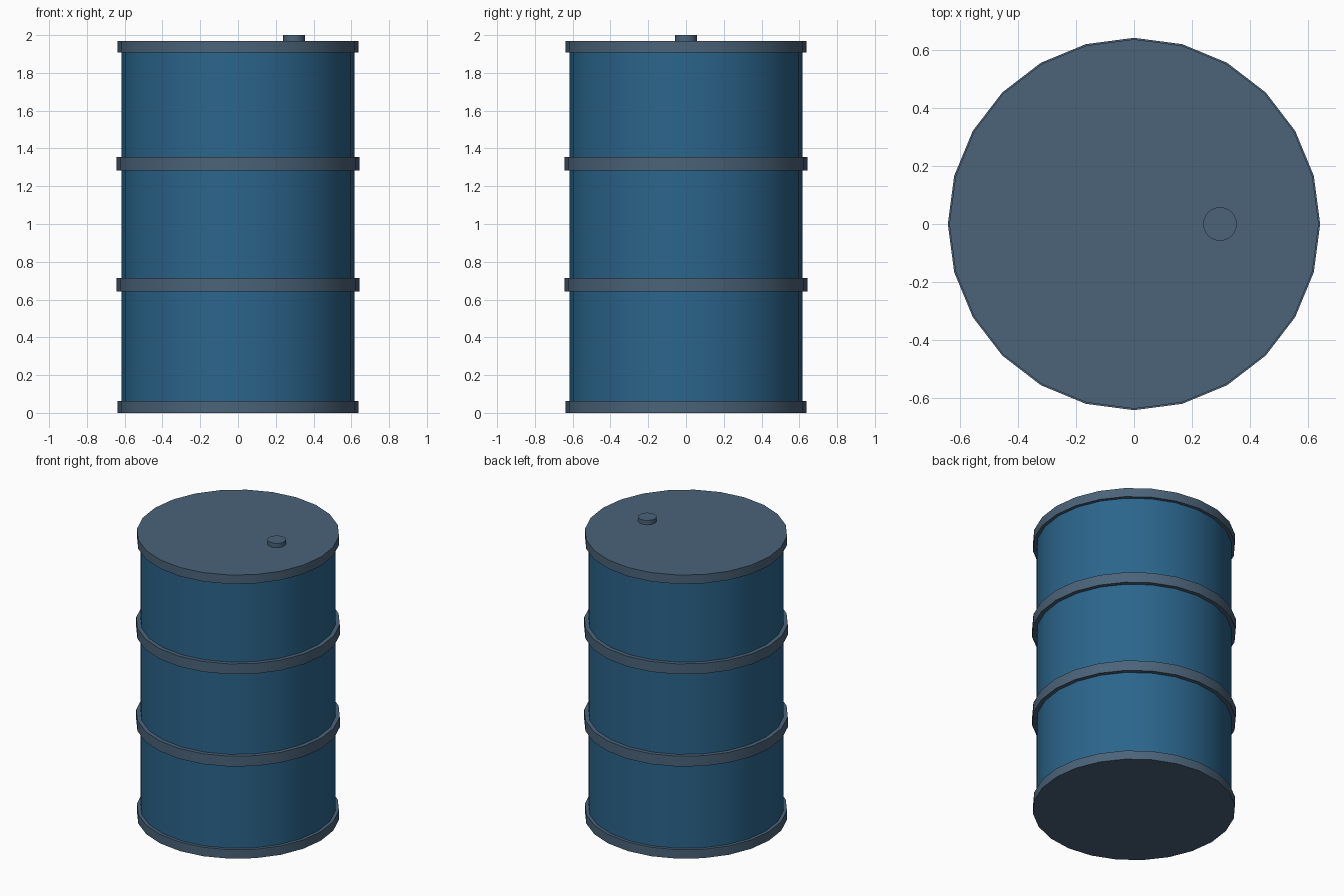
import bpy
import math

if "Cube" in bpy.data.objects:
    bpy.data.objects.remove(bpy.data.objects["Cube"])


def material(name, color):
    m = bpy.data.materials.new(name)
    m.diffuse_color = (*color, 1)
    m.use_nodes = True
    m.node_tree.nodes["Principled BSDF"].inputs["Base Color"].default_value = m.diffuse_color
    return m


blue = material("blue_paint", (0.024, 0.13, 0.26))
steel = material("grey_steel", (0.07, 0.125, 0.19))


def drum_part(name, radius, z0, z1, mat, x=0, sides=24):
    bpy.ops.mesh.primitive_cylinder_add(
        vertices=sides, radius=radius, depth=z1 - z0, location=(x, 0, (z0 + z1) / 2))
    ob = bpy.context.object
    ob.name = name
    ob.data.materials.append(mat)
    bpy.ops.object.shade_smooth_by_angle(angle=math.radians(35))
    return ob


# Barrel wall, running just inside both end rims
drum_part("barrel_body", 0.616, 0.02, 1.95, blue)

# End rims, which also close the top and bottom
drum_part("bottom_rim", 0.638, 0.0, 0.062, steel)
drum_part("top_rim", 0.638, 1.908, 1.97, steel)

# Two rolling hoops around the wall
for name, z in (("lower_hoop", 0.678), ("upper_hoop", 1.319)):
    drum_part(name, 0.643, z - 0.036, z + 0.036, steel)

# Bung cap on the lid
drum_part("bung_cap", 0.058, 1.95, 2.0, steel, x=0.297)
